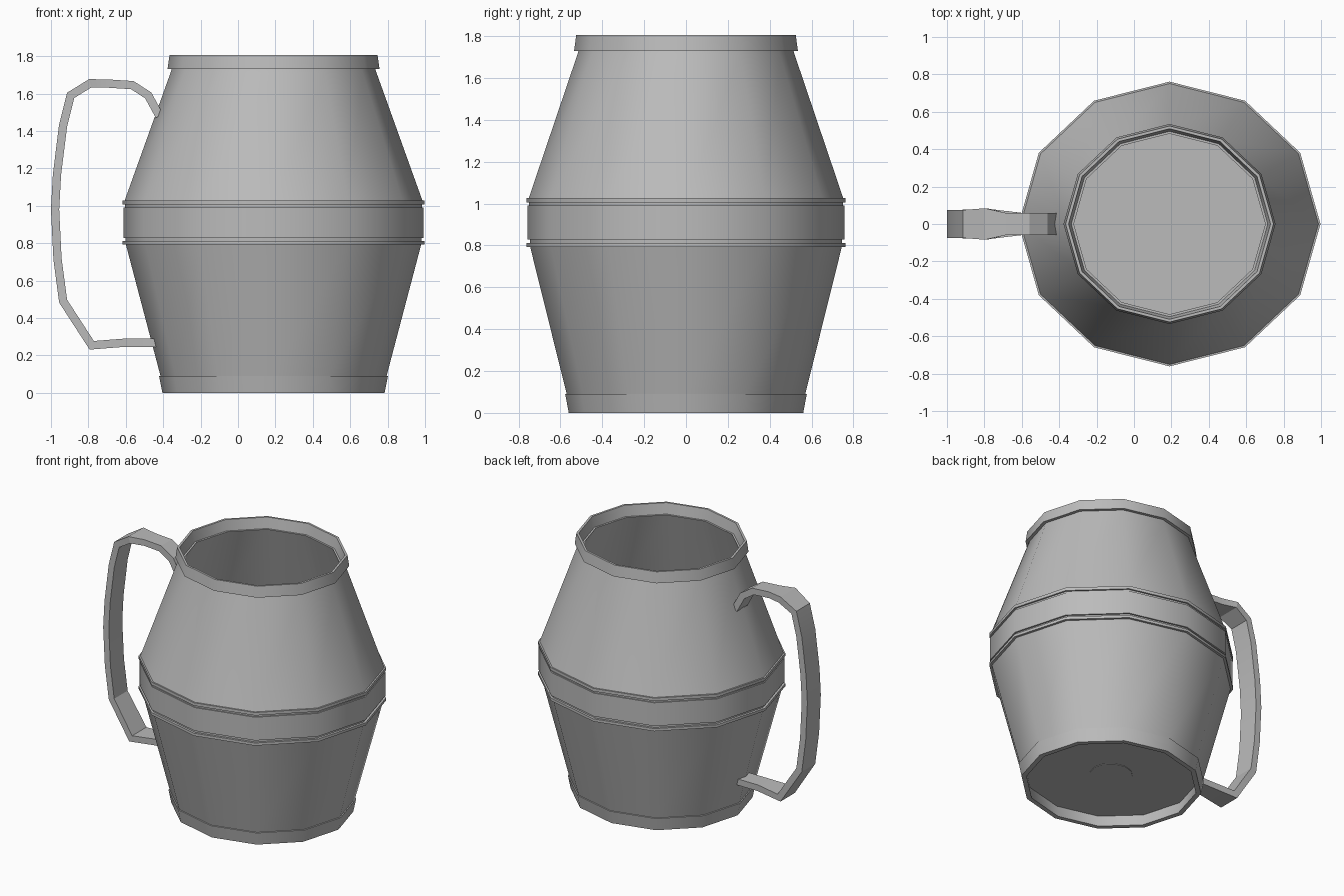
import bpy
import bmesh
from math import cos, sin, tau, radians
from mathutils import Vector

SIDES = 12
CENTRE_X = 0.19
DEPTH = 0.943   # the barrel is slightly narrower in y

cube = bpy.data.objects.get("Cube")
if cube:
    bpy.data.objects.remove(cube, do_unlink=True)

grey = bpy.data.materials.new("plain grey")
grey.use_nodes = True
colour = (0.5, 0.5, 0.5, 1)
grey.diffuse_color = colour
shader = next(n for n in grey.node_tree.nodes if n.type == "BSDF_PRINCIPLED")
shader.inputs["Base Color"].default_value = colour


def finish(name, bm, angle):
    """Turn a bmesh into a shaded, coloured object."""
    bmesh.ops.remove_doubles(bm, verts=bm.verts[:], dist=0.0001)
    bmesh.ops.recalc_face_normals(bm, faces=bm.faces[:])
    mesh = bpy.data.meshes.new(name)
    bm.to_mesh(mesh)
    bm.free()
    mesh.materials.append(grey)
    obj = bpy.data.objects.new(name, mesh)
    bpy.context.collection.objects.link(obj)
    bpy.ops.object.select_all(action="DESELECT")
    obj.select_set(True)
    bpy.context.view_layer.objects.active = obj
    bpy.ops.object.shade_smooth_by_angle(angle=radians(angle))
    return obj


def skin(bm, rows, closed):
    """Join matching closed loops of vertices with quads."""
    count = len(rows) if closed else len(rows) - 1
    for i in range(count):
        a, b = rows[i], rows[(i + 1) % len(rows)]
        for j in range(len(a)):
            k = (j + 1) % len(a)
            bm.faces.new((a[j], a[k], b[k], b[j]))


def lathe(name, profile):
    """Spin a closed (radius, height) profile around the barrel axis."""
    bm = bmesh.new()
    rows = []
    for i in range(SIDES):
        t = tau * i / SIDES
        rows.append([bm.verts.new((CENTRE_X + r * cos(t), DEPTH * r * sin(t), z))
                     for r, z in profile])
    skin(bm, rows, True)
    return finish(name, bm, 35)


def hoop(name, radius, low, high, inner=0.77):
    lathe(name, [(radius, low), (radius, high), (inner, high), (inner, low)])


# Barrel walls
lathe("lower_wall", [(0.603, 0.085), (0.79, 0.795), (0.76, 0.8), (0.572, 0.085)])
lathe("belly_wall", [(0.79, 0.795), (0.795, 1.025), (0.76, 1.02), (0.76, 0.8)])
lathe("upper_wall", [(0.797, 1.025), (0.551, 1.71), (0.544, 1.732),
                     (0.512, 1.732), (0.76, 1.02)])

# Rim and foot
lathe("rim", [(0.567, 1.73), (0.556, 1.806), (0.54, 1.806), (0.525, 1.73)])
lathe("foot_ring", [(0.594, 0), (0.612, 0.09), (0.575, 0.095), (0.56, 0)])

# Belt around the belly, with a thin hoop above and below
hoop("belly_band", 0.803, 0.828, 0.992)
hoop("lower_hoop", 0.807, 0.793, 0.812)
hoop("upper_hoop", 0.807, 1.006, 1.027)

# Raised floor with a small round plug
hoop("floor", 0.58, 0.08, 0.1, 0)
hoop("floor_plug", 0.14, 0.076, 0.104, 0)

# Handle: a flat strap following (x, z, half width) down the side
path = [(-0.42, 1.48, 0.06), (-0.48, 1.59, 0.06), (-0.565, 1.645, 0.06),
        (-0.69, 1.653, 0.06), (-0.79, 1.655, 0.084), (-0.895, 1.59, 0.075),
        (-0.935, 1.43, 0.075), (-0.968, 1.165, 0.075), (-0.978, 0.98, 0.075),
        (-0.965, 0.715, 0.075), (-0.935, 0.49, 0.075), (-0.782, 0.254, 0.08),
        (-0.604, 0.268, 0.06), (-0.43, 0.268, 0.06)]
HALF_THICK = 0.022
points = [Vector((x, z)) for x, z, w in path]
bm = bmesh.new()
rows = []
for i, p in enumerate(points):
    before = (p - points[i - 1]).normalized() if i else None
    after = (points[i + 1] - p).normalized() if i + 1 < len(points) else None
    before, after = before or after, after or before
    along = (before + after).normalized()
    side = Vector((-along.y, along.x)) * HALF_THICK / along.dot(before)
    w = path[i][2]
    rows.append([bm.verts.new((q.x, y, q.y)) for q, y in
                 ((p + side, -w), (p + side, w), (p - side, w), (p - side, -w))])
skin(bm, rows, False)
bm.faces.new(rows[0])
bm.faces.new(rows[-1])
finish("handle", bm, 15)
